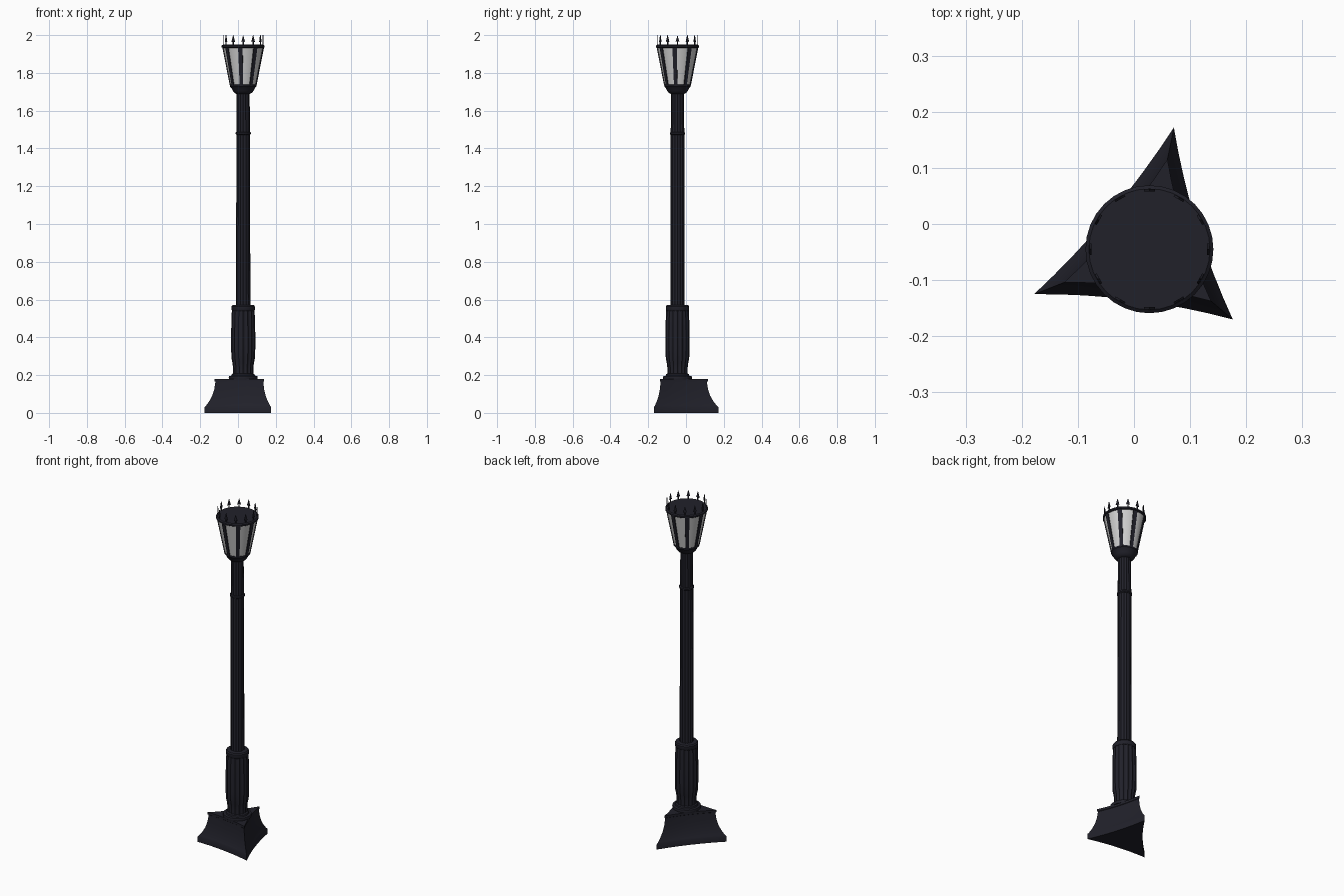
import bpy, bmesh, math
from mathutils import Vector, Matrix

if "Cube" in bpy.data.objects:
    bpy.data.objects.remove(bpy.data.objects["Cube"])

CX, CY = 0.0275, -0.045   # axis of the post


def material(name, rgb):
    m = bpy.data.materials.new(name)
    m.diffuse_color = (*rgb, 1)
    m.use_nodes = True
    m.node_tree.nodes["Principled BSDF"].inputs["Base Color"].default_value = m.diffuse_color
    return m


IRON = material("dark iron", (0.015, 0.015, 0.023))
GLASS = material("frosted glass", (0.62, 0.62, 0.62))


def finish(name, bm, mat, smooth=None):
    bmesh.ops.recalc_face_normals(bm, faces=bm.faces)
    me = bpy.data.meshes.new(name)
    bm.to_mesh(me)
    bm.free()
    me.materials.append(mat)
    if smooth:
        me.shade_smooth()
        me.set_sharp_from_angle(angle=math.radians(smooth))
    ob = bpy.data.objects.new(name, me)
    bpy.context.collection.objects.link(ob)
    return ob


def loft(name, loops, mat, smooth=None):
    """Skin a stack of equal-length point loops and cap both ends."""
    bm = bmesh.new()
    rows = [[bm.verts.new(p) for p in loop] for loop in loops]
    n = len(rows[0])
    for a, b in zip(rows, rows[1:]):
        for i in range(n):
            j = (i + 1) % n
            bm.faces.new((a[i], a[j], b[j], b[i]))
    bm.faces.new(rows[0][::-1])
    bm.faces.new(rows[-1])
    return finish(name, bm, mat, smooth)


def ring(r, z, n=32):
    return [(CX + r * math.cos(2 * math.pi * i / n),
             CY + r * math.sin(2 * math.pi * i / n), z) for i in range(n)]


def fluted(r, z, flutes=16, depth=0.09, step=4):
    pts = []
    for i in range(flutes * step):
        rr = r * (1 - depth * math.sin(math.pi * (i % step) / step))
        a = 2 * math.pi * i / (flutes * step)
        pts.append((CX + rr * math.cos(a), CY + rr * math.sin(a), z))
    return pts


def turned(name, profile, mat=IRON, smooth=35, section=ring):
    return loft(name, [section(r, z) for r, z in profile], mat, smooth)


# three-cornered plinth with slightly hollow sides
corners = [Vector((0.071, 0.172)), Vector((-0.178, -0.125)), Vector((0.176, -0.17))]
centre = Vector((CX, CY))
outline = []
for k in range(3):
    a, b = corners[k], corners[(k + 1) % 3]
    inward = Vector((-(b - a).y, (b - a).x)).normalized()
    for s in range(8):
        t = s / 8
        outline.append(a.lerp(b, t) + inward * 0.012 * 4 * t * (1 - t))
plinth = [(1, 0), (1, 0.03), (0.96, 0.038), (0.88, 0.06), (0.80, 0.09),
          (0.745, 0.125), (0.715, 0.165), (0.74, 0.167), (0.74, 0.18)]
loft("plinth", [[(*(centre + (p - centre) * s), z) for p in outline]
                for s, z in plinth], IRON, 30)

# post
turned("foot_ring", [(0.075, 0.178), (0.077, 0.186), (0.075, 0.195),
                     (0.062, 0.197), (0.06, 0.205), (0.054, 0.208)])
turned("fluted_pedestal", [(0.054, 0.2), (0.054, 0.24), (0.057, 0.265), (0.062, 0.29),
                           (0.064, 0.34), (0.064, 0.42), (0.062, 0.5), (0.06, 0.545)],
       section=fluted)
turned("pedestal_collar", [(0.058, 0.54), (0.062, 0.546), (0.062, 0.563),
                           (0.057, 0.57), (0.036, 0.572)])
turned("fluted_shaft", [(0.038, 0.56), (0.037, 1.0), (0.036, 1.48), (0.034, 1.70)],
       section=fluted)
turned("shaft_band", [(0.035, 1.472), (0.04, 1.476), (0.04, 1.484), (0.035, 1.488)])

# lantern
turned("lantern_cup", [(0.034, 1.688), (0.046, 1.694), (0.055, 1.705), (0.062, 1.72),
                       (0.07, 1.728), (0.07, 1.737), (0.064, 1.738)])
turned("lantern_glass", [(0.067, 1.735), (0.107, 1.935)], GLASS)
turned("lantern_cap", [(0.108, 1.932), (0.114, 1.936), (0.114, 1.944), (0.108, 1.949)])

# glazing bars
for k in range(8):
    turn = Matrix.Translation((CX, CY, 0)) @ Matrix.Rotation(
        math.radians(-98 + 45 * k), 4, 'Z')
    loops = []
    for r, z, w in ((0.066, 1.733, 0.009), (0.106, 1.936, 0.012)):
        loops.append([turn @ Vector(p) for p in (
            (r - 0.004, -w, z), (r + 0.004, -w, z), (r + 0.004, w, z), (r - 0.004, w, z))])
    loft(f"glazing_bar_{k + 1}", loops, IRON)

# flat spear finials around the rim
spear = [(-0.003, 1.945), (0.003, 1.945), (0.003, 1.966), (0.010, 1.964),
         (0.0, 2.0), (-0.010, 1.964), (-0.003, 1.966)]
for k in range(12):
    turn = Matrix.Translation((CX, CY, 0)) @ Matrix.Rotation(math.radians(30 * k), 4, 'Z')
    loft(f"spear_finial_{k + 1}",
         [[turn @ Vector((r, y, z)) for y, z in spear] for r in (0.103, 0.107)], IRON)
